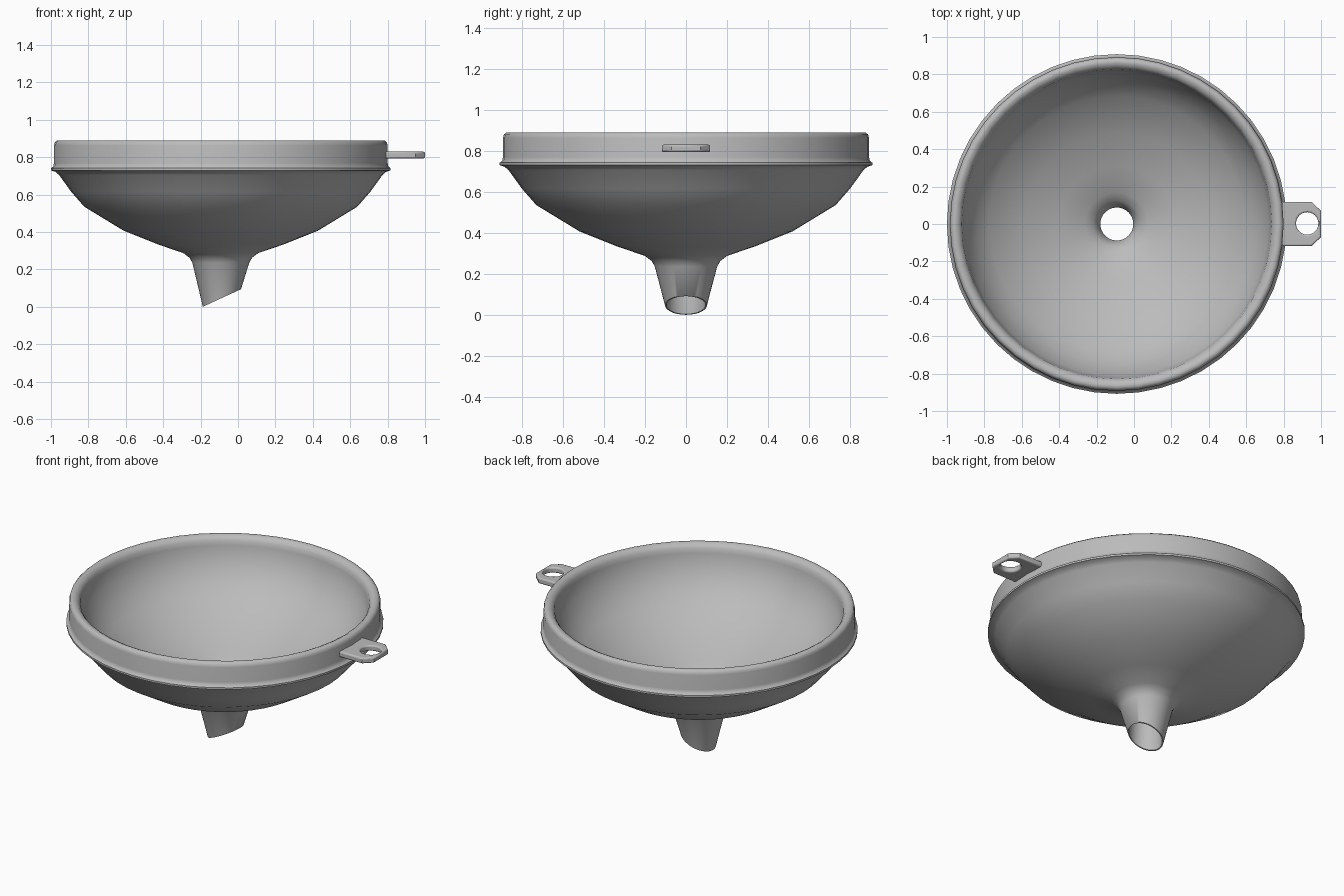
import bpy, bmesh, math

cube = bpy.data.objects.get("Cube")
if cube:
    bpy.data.objects.remove(cube, do_unlink=True)

CX = -0.092      # axis of the funnel
SEGMENTS = 48

grey = bpy.data.materials.new("plain grey")
grey.use_nodes = True
colour = (0.5, 0.5, 0.5, 1)
grey.diffuse_color = colour
grey.node_tree.nodes["Principled BSDF"].inputs["Base Color"].default_value = colour


def make_object(name, bm):
    bmesh.ops.recalc_face_normals(bm, faces=bm.faces)
    mesh = bpy.data.meshes.new(name)
    bm.to_mesh(mesh)
    bm.free()
    mesh.materials.append(grey)
    obj = bpy.data.objects.new(name, mesh)
    bpy.context.collection.objects.link(obj)
    return obj


def smooth(obj, degrees):
    bpy.ops.object.select_all(action='DESELECT')
    obj.select_set(True)
    bpy.context.view_layer.objects.active = obj
    bpy.ops.object.shade_smooth_by_angle(angle=math.radians(degrees))


def circle(bm, x, y, r, z, count):
    return [bm.verts.new((x + r * math.cos(i * math.tau / count),
                          y + r * math.sin(i * math.tau / count), z))
            for i in range(count)]


def bridge(bm, a, b):
    for i in range(len(a)):
        bm.faces.new((a[i - 1], a[i], b[i], b[i - 1]))


# Closed wall section (radius, height): spout, bowl, flange, rolled rim, thick inside
outside = [(0.102, 0), (0.152, 0.235), (0.167, 0.262), (0.2, 0.287), (0.335, 0.333),
           (0.52, 0.407), (0.73, 0.535), (0.8, 0.615), (0.865, 0.705), (0.885, 0.722)]
rim = [(0.908, 0.729), (0.908, 0.741), (0.896, 0.75), (0.892, 0.768), (0.892, 0.862),
       (0.888, 0.878), (0.876, 0.889), (0.86, 0.889), (0.842, 0.88), (0.829, 0.862),
       (0.824, 0.835)]
inside = [(0.81, 0.75), (0.745, 0.658), (0.684, 0.588), (0.489, 0.47), (0.311, 0.399),
          (0.168, 0.348), (0.125, 0.32), (0.106, 0.297), (0.088, 0.25), (0.095, 0)]

# Funnel body
bm = bmesh.new()
rings = [circle(bm, CX, 0, r, z, SEGMENTS) for r, z in outside + rim + inside]
for a, b in zip(rings, rings[1:] + rings[:1]):
    bridge(bm, a, b)

# Slanted spout mouth
for v in rings[0] + rings[-1]:
    v.co.z = 0.047 + 0.46 * (v.co.x - CX)
    v.co.x += 0.006
smooth(make_object("funnel_body", bm), 50)

# Hanging tab with chamfered corners and a round hole
bm = bmesh.new()
outline = [(0.8, -0.118), (0.95, -0.118), (1, -0.07),
           (1, 0.07), (0.95, 0.118), (0.8, 0.118)]
layers = []
for z in (0.793, 0.829):
    loops = [[bm.verts.new((x, y, z)) for x, y in outline],
             circle(bm, 0.926, 0.003, 0.06, z, 24)]
    edges = [bm.edges.new((p[i - 1], p[i])) for p in loops for i in range(len(p))]
    bmesh.ops.triangle_fill(bm, use_beauty=True, use_dissolve=False, edges=edges)
    layers.append(loops)
for lower, upper in zip(*layers):
    bridge(bm, lower, upper)
# Sink the root of the tab into the rim wall
for v in layers[0][0] + layers[1][0]:
    if v.co.x < 0.85:
        v.co.x = 0.765
tab = make_object("hanging_tab", bm)
bevel = tab.modifiers.new("soft edges", 'BEVEL')
bevel.width = 0.009
bevel.segments = 3
bevel.limit_method = 'ANGLE'
bevel.angle_limit = math.radians(60)
smooth(tab, 35)
